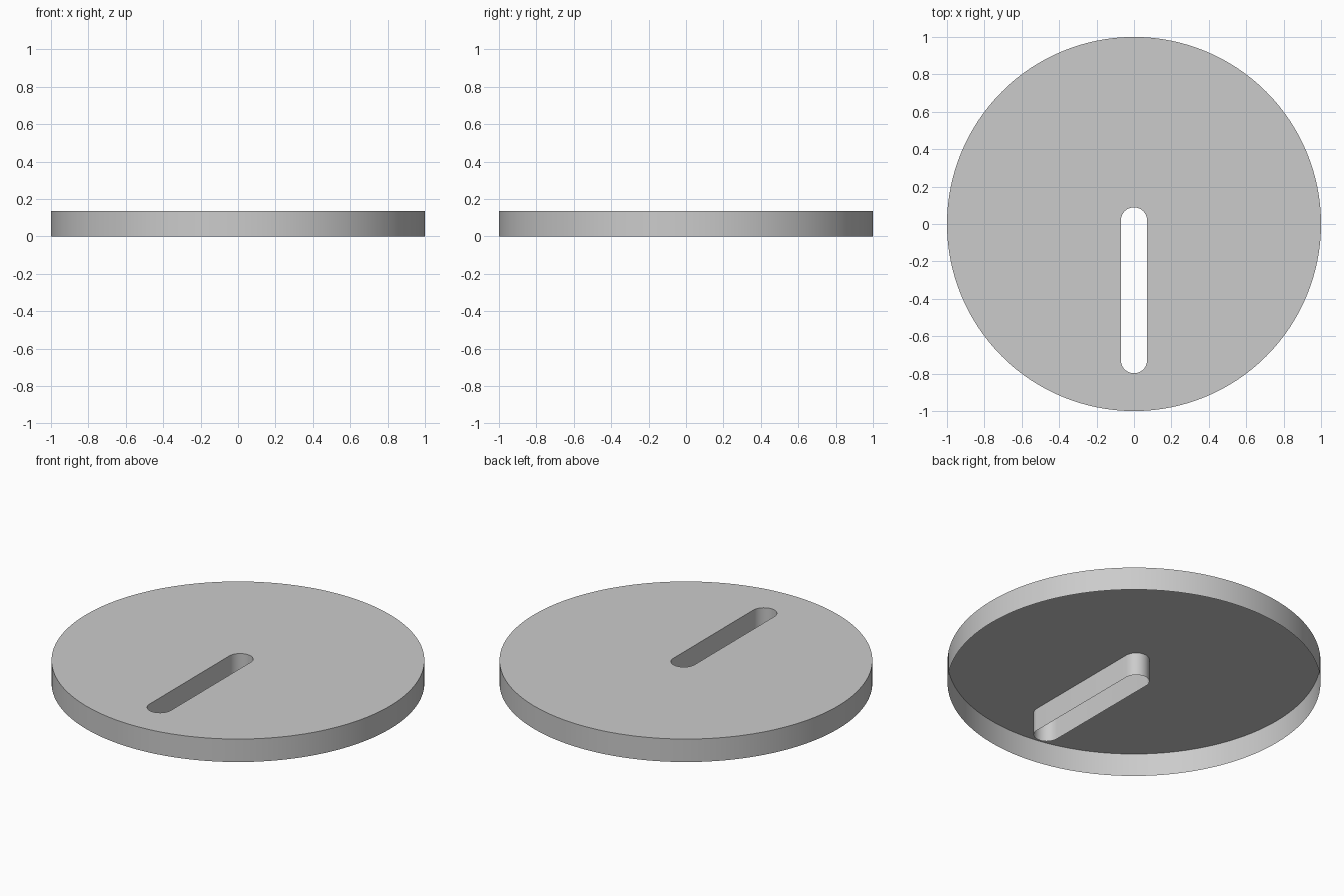
import bpy, bmesh
from math import pi, sin, cos

if "Cube" in bpy.data.objects:
    bpy.data.objects.remove(bpy.data.objects["Cube"])

HEIGHT = 0.136
SLOT_R = 0.07
SLOT_BACK, SLOT_FRONT = 0.019, -0.728   # centres of the slot's round ends


def arc(cy, radius, start, end, steps):
    return [(radius * cos(start + (end - start) * i / steps),
             cy + radius * sin(start + (end - start) * i / steps))
            for i in range(steps + 1)]


def add_loop(bm, points):
    verts = [bm.verts.new((x, y, HEIGHT)) for x, y in points]
    return [bm.edges.new((v, verts[(i + 1) % len(verts)])) for i, v in enumerate(verts)]


bm = bmesh.new()

# Top plate: round outline with a rounded slot left open
rim = add_loop(bm, arc(0, 1, 0, 2 * pi, 128)[:-1])
slot = add_loop(bm, arc(SLOT_BACK, SLOT_R, 0, pi, 24) + arc(SLOT_FRONT, SLOT_R, pi, 2 * pi, 24))
bmesh.ops.triangle_fill(bm, edges=rim + slot, use_beauty=True, normal=(0, 0, 1))

# Outer skirt and slot walls: thin sheets dropped to the ground, open below
walls = bmesh.ops.extrude_edge_only(bm, edges=rim + slot)["geom"]
for v in (g for g in walls if isinstance(g, bmesh.types.BMVert)):
    v.co.z = 0

# Make all sides face outwards
bmesh.ops.recalc_face_normals(bm, faces=bm.faces)
bm.normal_update()
if max(bm.faces, key=lambda f: f.calc_center_median().z).normal.z < 0:
    bmesh.ops.reverse_faces(bm, faces=bm.faces)

mesh = bpy.data.meshes.new("slotted_disc")
bm.to_mesh(mesh)
bm.free()
disc = bpy.data.objects.new("slotted_disc", mesh)
bpy.context.collection.objects.link(disc)
bpy.context.view_layer.objects.active = disc
disc.select_set(True)
bpy.ops.object.shade_smooth_by_angle(angle=pi / 6)
